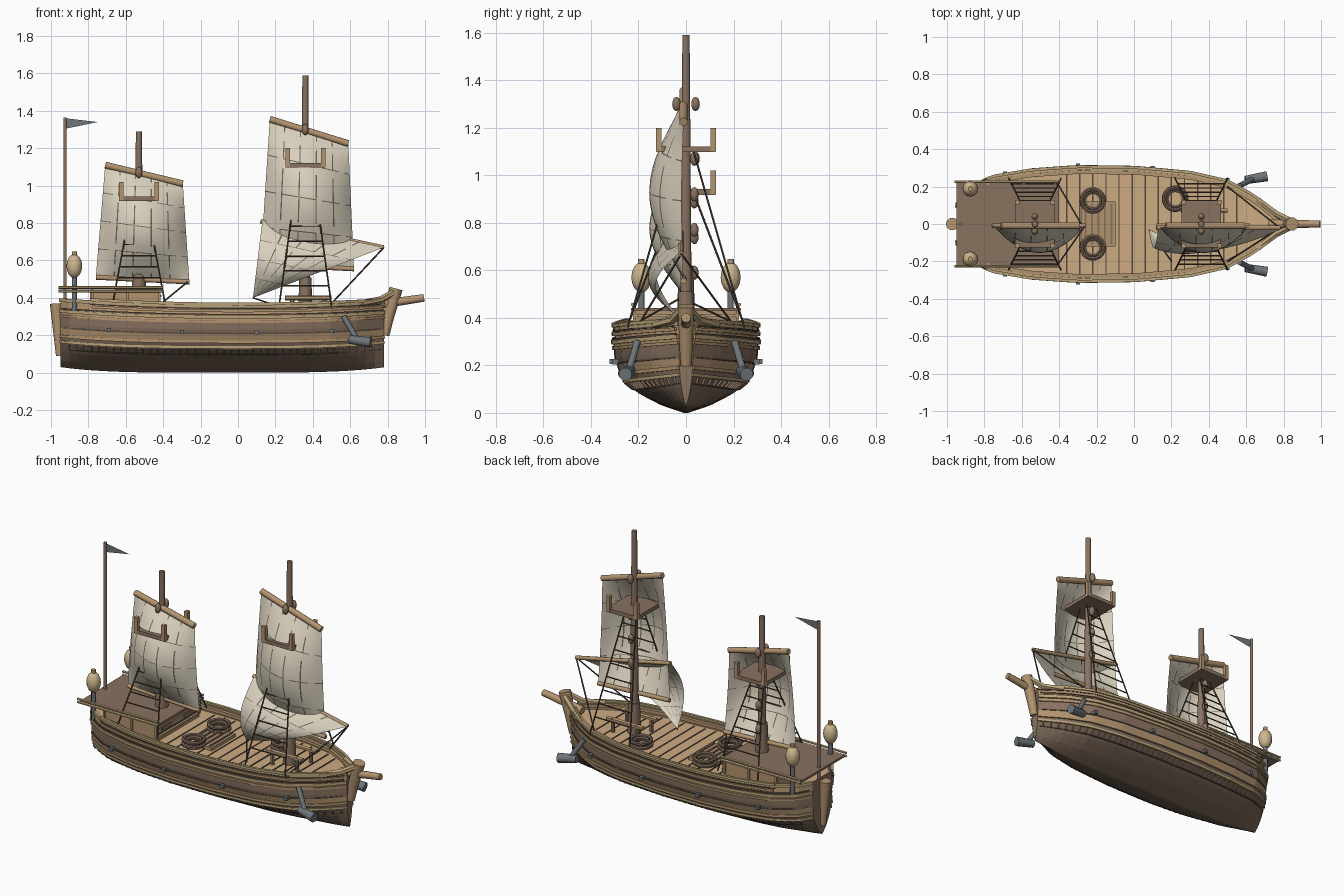
import bpy, bmesh, math
from mathutils import Vector, Matrix

if "Cube" in bpy.data.objects:
    bpy.data.objects.remove(bpy.data.objects["Cube"])


def material(name, r, g, b):
    m = bpy.data.materials.new(name)
    m.use_nodes = True
    m.diffuse_color = (r, g, b, 1)
    m.node_tree.nodes["Principled BSDF"].inputs["Base Color"].default_value = (r, g, b, 1)
    return m


DECK = material("deck wood", .61, .41, .225)
TAN = material("tan wood", .45, .295, .16)
RAIL = material("pale rail wood", .48, .36, .19)
BROWN = material("brown wood", .25, .17, .118)
BILGE = material("dark hull wood", .185, .128, .092)
DARK = material("tarred rope", .09, .066, .048)
CANVAS = material("sail canvas", .70, .635, .51)
SEAM = material("sail seam", .15, .13, .10)
METAL = material("grey metal", .155, .178, .19)
GLOW = material("lantern cream", .62, .47, .27)


def finish(name, bm, *mats):
    bmesh.ops.recalc_face_normals(bm, faces=bm.faces)
    me = bpy.data.meshes.new(name)
    bm.to_mesh(me)
    bm.free()
    for m in mats:
        me.materials.append(m)
    ob = bpy.data.objects.new(name, me)
    bpy.context.collection.objects.link(ob)
    return ob


def sweep(name, paths, r, mat, n=8, r_end=None):
    """Tubes along any number of paths, with an optional taper."""
    bm = bmesh.new()
    for path in paths:
        pts = [Vector(p) for p in path]
        rings = []
        for i, p in enumerate(pts):
            t = (pts[min(i + 1, len(pts) - 1)] - pts[max(i - 1, 0)]).normalized()
            a = t.cross(Vector((0, 0, 1)) if abs(t.z) < .95 else Vector((1, 0, 0))).normalized()
            b = a.cross(t)
            rad = r if r_end is None else r + (r_end - r) * i / (len(pts) - 1)
            angles = [2 * math.pi * (k + .5) / n for k in range(n)]
            rings.append([bm.verts.new(p + rad * (a * math.cos(q) + b * math.sin(q))) for q in angles])
        for lo, hi in zip(rings, rings[1:]):
            for k in range(n):
                f = bm.faces.new((lo[k], lo[k - 1], hi[k - 1], hi[k]))
                f.smooth = n > 6
        bm.faces.new(rings[0])
        bm.faces.new(rings[-1])
    return finish(name, bm, mat)


def box(name, x0, x1, y0, y1, z0, z1, mat):
    bm = bmesh.new()
    mid = Matrix.Translation(((x0 + x1) / 2, (y0 + y1) / 2, (z0 + z1) / 2))
    bmesh.ops.create_cube(bm, size=1, matrix=mid @ Matrix.Diagonal((x1 - x0, y1 - y0, z1 - z0, 1)))
    return finish(name, bm, mat)


def balls(name, centres, rx, rz, mat):
    bm = bmesh.new()
    for c in centres:
        bmesh.ops.create_uvsphere(bm, u_segments=12, v_segments=8, radius=1,
                                  matrix=Matrix.Translation(c) @ Matrix.Diagonal((rx, rx, rz, 1)))
    for f in bm.faces:
        f.smooth = True
    return finish(name, bm, mat)


# Hull form: plan half-widths and the midship section
PLAN = [(-.95, .10), (-.9, .175), (-.77, .25), (-.55, .288), (-.3, .306), (0, .302),
        (.3, .275), (.5, .228), (.65, .142), (.78, .03)]
SECTION = [(0, .03), (.03, .33), (.075, .62), (.12, .82), (.175, .93), (.23, .985), (.28, 1), (.36, .97)]


def interp(table, x):
    for (a, p), (b, q) in zip(table, table[1:]):
        if x <= b:
            return p + (q - p) * max(0, x - a) / (b - a)
    return table[-1][1]


def hull_point(x, z, side, out=0):
    rise = .03 * abs((x + .08) / .87) ** 4
    sheer = .03 * (x / .9) ** 2
    k = z / .36
    return (x, side * (interp(PLAN, x) * interp(SECTION, z) + out), z + rise * (1 - k) + sheer * k)


def span(a, b, n):
    return [a + (b - a) * i / n for i in range(n + 1)]


# Hull planking, coloured in bands by height
levels = [0, .02, .035, .06, .08, .1, .125, .17, .205, .23, .28, .32, .36]
bm = bmesh.new()
rows = []
for x in span(-.95, .78, 36):
    ring = [hull_point(x, z, -1) for z in reversed(levels)] + [hull_point(x, z, 1) for z in levels]
    rows.append([bm.verts.new(p) for p in ring])
N = len(levels)
for a, b in zip(rows, rows[1:]):
    for k in range(2 * N - 1):
        f = bm.faces.new((a[k], a[k + 1], b[k + 1], b[k]))
        j = N - 2 - k if k < N - 1 else max(0, k - N)
        z = levels[j]
        f.material_index = 0 if z < .12 else (2 if .16 < z < .2 or z > .27 else 1)
for end in (rows[0], rows[-1]):
    bm.faces.new(end).material_index = 1
finish("hull", bm, BILGE, BROWN, TAN)

# Main deck and its plank seams
bm = bmesh.new()
edge = [[bm.verts.new(hull_point(x, .315, s)) for s in (-1, 1)] for x in span(-.95, .78, 36)]
for a, b in zip(edge, edge[1:]):
    bm.faces.new((a[0], a[1], b[1], b[0]))
finish("main_deck", bm, DECK)
seams = []
for x in span(-.36, .55, 13):
    w, z = interp(PLAN, x) - .02, hull_point(x, .315, 1)[2]
    seams.append([(x, -w, z), (x, w, z)])
sweep("deck_seams", seams, .005, DARK, 4)


# Wales and rails following the hull on both sides
def wale(name, z, r, mat, x0=-.95, x1=.78, out=.0):
    sweep(name, [[hull_point(x, z, s, out) for x in span(x0, x1, 34)] for s in (-1, 1)], r, mat, 4)


wale("gunwale", .355, .013, RAIL)
wale("inner_gunwale", .35, .014, TAN, -.77, .76, -.02)
wale("cap_rail", .367, .011, RAIL, -.79, .76, .010)
wale("upper_wale", .33, .010, TAN, -.78, .77, .006)
wale("sheer_wale", .297, .012, RAIL, -.95, .78, .003)
wale("cap_shadow_line", .344, .005, DARK, -.79, .76, .008)
wale("sheer_shadow_line", .310, .006, DARK, -.94, .77, .004)
wale("middle_wale", .272, .009, TAN)
wale("gun_wale_line", .21, .005, DARK, -.93, .76)
wale("lower_wale", .165, .011, TAN)
wale("lowest_wale", .135, .010, RAIL)
wale("bilge_line", .098, .004, DARK, -.93, .77)
studs = [[hull_point(x, .10, s, .003), hull_point(x, .126, s, .005)]
         for x in span(-.9, .75, 42) for s in (-1, 1)]
sweep("hull_studs", studs, .006, BROWN, 4)
fittings = []
for x in (-.69, -.3, .1, .5):
    for s in (-1, 1):
        fittings.append([hull_point(x, .215, s, -.01), hull_point(x, .215, s, .026)])
sweep("side_fittings", fittings, .015, METAL, 4)

# Stem, sternpost and bowsprit
sweep("stem_post", [[(.785, 0, .20), (.805, 0, .30), (.845, 0, .45)]], .024, TAN, 10, .036)
sweep("stem_cheeks", [[hull_point(.66, .355, s), (.76, s * .055, .39), (.835, s * .018, .43)]
                      for s in (-1, 1)], .018, RAIL, 6)
sweep("stern_post", [[(-.955, 0, .09), (-.972, 0, .37)]], .018, TAN, 10, .034)
sweep("bowsprit", [[(.72, 0, .36), (.995, 0, .40)]], .025, TAN, 10, .02)

# Poop cabin and deck
box("poop_cabin", -.79, -.42, -.212, .212, .31, .43, TAN)
box("poop_deck", -.95, -.40, -.22, .22, .428, .442, BROWN)
sweep("poop_rails", [[(-.96, s * .225, z), (-.40, s * .225, z)] for s in (-1, 1) for z in (.456, .436)],
      .008, RAIL, 6)
sweep("poop_posts", [[(x, s * .216, .35), (x, s * .216, .45)]
                     for x in (-.78, -.59, -.42) for s in (-1, 1)], .009, TAN, 4)
sweep("poop_front_trim", [[(-.415, -.21, z), (-.415, .21, z)] for z in (.35, .41)], .009, RAIL, 4)
for s in (-1, 1):
    box("cabin_panel", -.422, -.416, s * .11 - .05, s * .11 + .05, .36, .395, BROWN)

# Hatch and rope coils
box("hatch", -.28, -.10, -.12, .12, .31, .335, TAN)
sweep("hatch_bars", [[(x, -.11, .337), (x, .11, .337)] for x in span(-.26, -.12, 4)], .007, BROWN, 4)
coils = []
for cx, cy in ((-.22, .125), (-.22, -.125), (.22, .135)):
    for r, h in ((.062, .335), (.045, .35), (.06, .362)):
        coils.append([(cx + r * math.cos(a), cy + r * math.sin(a), h) for a in span(0, 2 * math.pi, 20)])
sweep("rope_coils", coils, .011, BILGE, 6)
sweep("pin_rail", [[(.25, s * .07, .40), (.5, s * .07, .40)] for s in (-1, 1)], .014, TAN, 6)
sweep("pin_rail_posts", [[(x, s * .07, .31), (x, s * .07, .41)] for x in (.29, .46) for s in (-1, 1)],
      .012, BROWN, 6)


def ticks(panels, sub, seam):
    """Panel divisions, with a narrow seam strip between panels."""
    vals, flags = [0], []
    for p in range(panels):
        a, b = vals[-1], (p + 1) / panels - (seam if p < panels - 1 else 0)
        vals += span(a, b, sub)[1:]
        flags += [False] * sub
        if p < panels - 1:
            vals.append((p + 1) / panels)
            flags.append(True)
    return vals, flags


def sail(name, tl, tr, bl, br, bulge, y0=-.01, slack=.06):
    """Billowing cloth between four (x, z) corners, with stitched seams; slack lets the sides swell."""
    us, uf = ticks(5, 3, .014)
    vs, vf = ticks(4, 4, .007)
    bm = bmesh.new()
    grid = []
    for v in vs:
        row = []
        for u in us:
            p = Vector(tl).lerp(Vector(tr), u).lerp(Vector(bl).lerp(Vector(br), u), v)
            swell = slack + (1 - slack) * math.sin(math.pi * u) ** .8
            row.append(bm.verts.new((p.x, y0 - bulge * math.sin(math.pi * v) * swell, p.y)))
        grid.append(row)
    for j in range(len(vs) - 1):
        for i in range(len(us) - 1):
            f = bm.faces.new((grid[j][i], grid[j][i + 1], grid[j + 1][i + 1], grid[j + 1][i]))
            f.smooth = True
            f.material_index = int((uf[i] and j % 4 != 1) or (vf[j] and i % 5 != 2))
    bmesh.ops.remove_doubles(bm, verts=bm.verts, dist=1e-5)
    finish(name, bm, CANVAS, SEAM)


def rig(prefix, x, foot, top, nest, tl, tr, bl, br, shroud_z):
    """Mast, yards, sail, lookout platform and shrouds."""
    sweep(prefix + "_mast", [[(x, 0, foot), (x, 0, (foot + top) / 2), (x, 0, top)]], .026, BROWN, 10, .016)
    sweep(prefix + "_mast_foot", [[(x, 0, foot - .03), (x, 0, foot + .18)]], .04, BROWN, 10, .032)
    for part, a, b, r in (("_top_yard", tl, tr, .018), ("_foot_yard", bl, br, .013)):
        sweep(prefix + part, [[(a[0], -.01, a[1]), (b[0], -.01, b[1])]], r, TAN, 10)
    sail(prefix + "_sail", tl, tr, bl, br, .145)
    box(prefix + "_lookout", x - .105, x + .105, -.125, .125, nest - .012, nest + .012, BROWN)
    sweep(prefix + "_lookout_posts", [[(x + a * .095, s * .115, nest - .01), (x + a * .095, s * .115, nest + .09)]
                                      for a in (-1, 1) for s in (-1, 1)], .017, TAN, 4)
    yard_z = (tl[1] + tr[1]) / 2
    blocks = [(x, s * .04, yard_z + .01) for s in (-1, 1)]
    balls(prefix + "_blocks", blocks + [(x, .035, nest - d) for d in (.04, .19, .34)], .018, .03, BROWN)
    ropes, rungs = [], []
    for s in (-1, 1):
        legs = [(Vector((x + a * .14, s * .245, shroud_z)), Vector((x + a * .035, s * .03, nest)))
                for a in (-1, 1)]
        ropes += legs
        rungs += [[p.lerp(q, t) for p, q in legs] for t in span(.14, .88, 7)]
    sweep(prefix + "_shrouds", ropes, .0045, DARK, 5)
    sweep(prefix + "_ratlines", rungs, .004, DARK, 5)


rig("main", .36, .33, 1.59, 1.11, (.17, 1.355), (.59, 1.225), (.12, .58), (.62, .555), .36)
rig("mizzen", -.53, .44, 1.29, .93, (-.71, 1.11), (-.295, 1.01), (-.76, .51), (-.26, .485), .37)

# Triangular lower sail, its spar and loose lines
sail("lower_sail", (.13, .81), (.78, .67), (.08, .40), (.08, .40), .13, -.03, .75)
sweep("lower_spar", [[(.12, -.02, .81), (.78, -.02, .67)]], .012, TAN, 8)
sweep("sheet_lines", [[(.08, -.03, .40), (.2, -.2, .36)],
                      [(.78, -.02, .67), (.50, -.2, .37)], [(.78, -.02, .67), (.50, .2, .37)],
                      [(-.27, -.02, .485), (-.41, -.22, .37)], [(-.27, -.02, .485), (-.41, .22, .37)]],
      .0045, DARK, 5)

# Stern lanterns and flag
sides = (-1, 1)
sweep("lantern_posts", [[(-.875, s * .188, .33), (-.875, s * .188, .53)] for s in sides], .014, METAL)
balls("lanterns", [(-.875, s * .188, .57) for s in sides], .042, .064, GLOW)
sweep("lantern_caps", [[(-.875, s * .188, .61), (-.875, s * .188, .648)] for s in sides], .015, TAN)
sweep("flagpole", [[(-.925, 0, .34), (-.925, 0, 1.365)]], .010, BROWN)
bm = bmesh.new()
bm.faces.new([bm.verts.new(p) for p in ((-.92, 0, 1.36), (-.75, -.01, 1.34), (-.92, 0, 1.305))])
finish("pennant", bm, METAL)

# Bow anchors: a shank hung from the rail with a heavy crown
sweep("anchor_shanks", [[(.565, s * .205, .30), (.635, s * .24, .18)] for s in sides], .015, METAL)
sweep("anchor_crowns", [[(.595, s * .235, .178), (.71, s * .255, .162)] for s in sides], .024, METAL, 8, .029)
